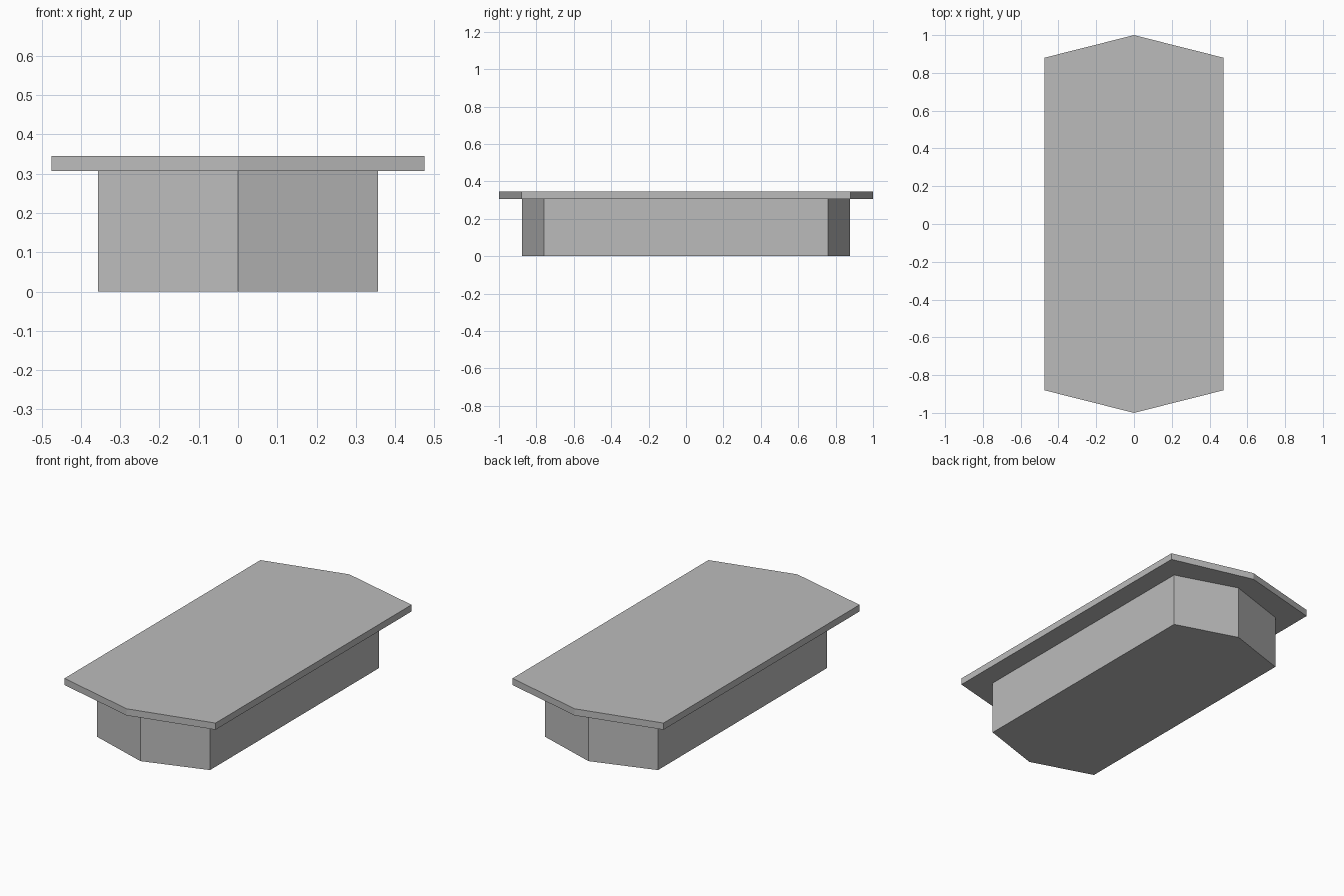
import bpy
import bmesh

if "Cube" in bpy.data.objects:
    bpy.data.objects.remove(bpy.data.objects["Cube"])

grey = bpy.data.materials.new("plain grey")
grey.diffuse_color = (0.5, 0.5, 0.5, 1.0)
grey.use_nodes = True
grey.node_tree.nodes["Principled BSDF"].inputs["Base Color"].default_value = grey.diffuse_color


def pointed_slab(name, half_width, shoulder, tip, z0, z1):
    """Extruded long hexagon with shallow points at both ends."""
    outline = [(0, -tip), (half_width, -shoulder), (half_width, shoulder),
               (0, tip), (-half_width, shoulder), (-half_width, -shoulder)]
    bm = bmesh.new()
    face = bm.faces.new([bm.verts.new((x, y, z0)) for x, y in outline])
    result = bmesh.ops.extrude_face_region(bm, geom=[face], use_keep_orig=True)
    top = [v for v in result["geom"] if isinstance(v, bmesh.types.BMVert)]
    bmesh.ops.translate(bm, verts=top, vec=(0, 0, z1 - z0))
    bmesh.ops.recalc_face_normals(bm, faces=bm.faces)
    mesh = bpy.data.meshes.new(name)
    bm.to_mesh(mesh)
    bm.free()
    mesh.materials.append(grey)
    obj = bpy.data.objects.new(name, mesh)
    bpy.context.collection.objects.link(obj)
    return obj


# Solid body below, wider thin top overhanging it
pointed_slab("base", 0.356, 0.76, 0.876, 0.0, 0.307)
pointed_slab("table_top", 0.475, 0.88, 1.0, 0.307, 0.345)
